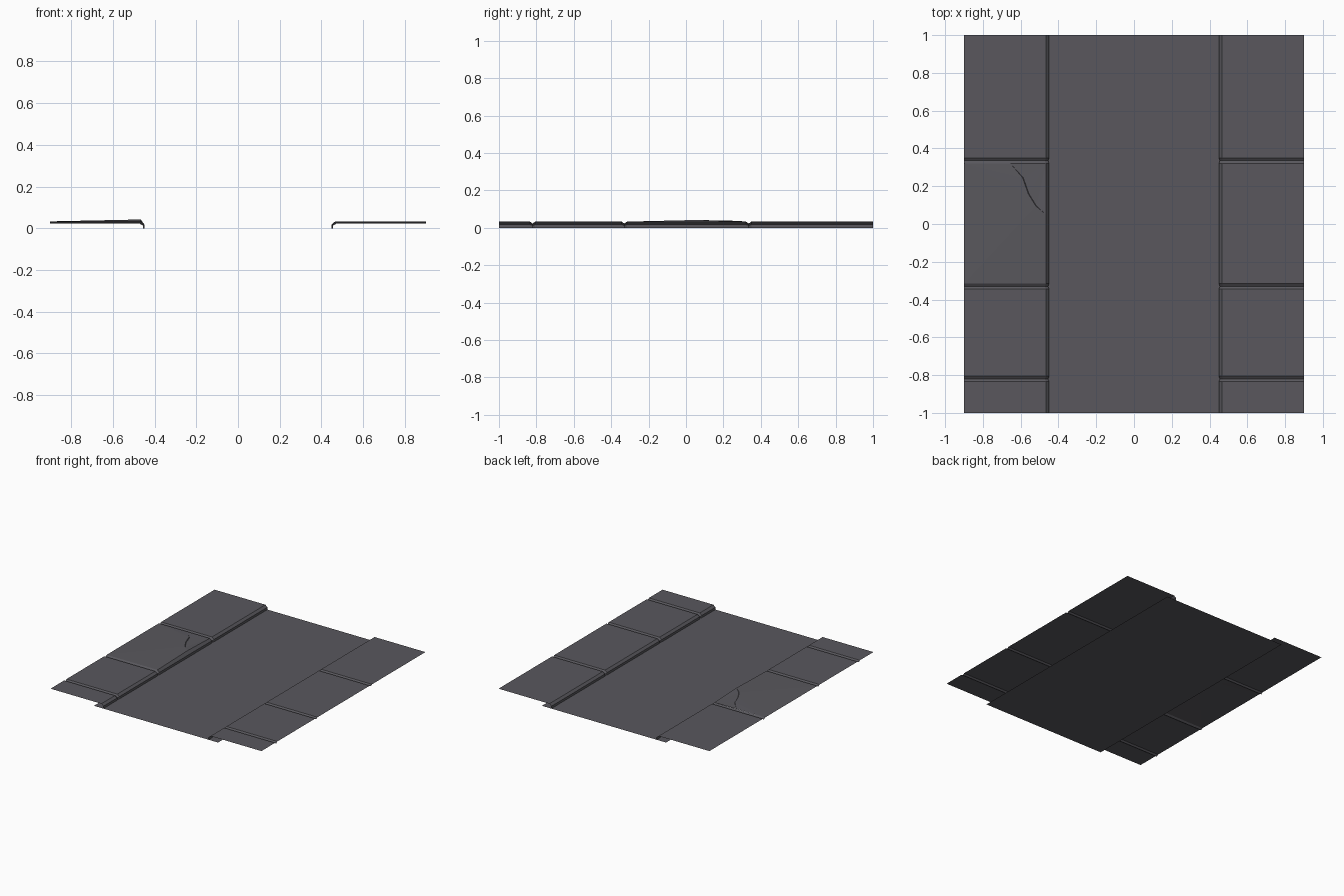
import bpy, bmesh

if "Cube" in bpy.data.objects:
    bpy.data.objects.remove(bpy.data.objects["Cube"])

STONE = bpy.data.materials.new("dark_stone")
STONE.diffuse_color = (0.10, 0.097, 0.11, 1)
STONE.use_nodes = True
STONE.node_tree.nodes["Principled BSDF"].inputs["Base Color"].default_value = STONE.diffuse_color

TOP, G = 0.033, 0.014            # pavement height, half width of a joint
JOINTS = (-0.82, -0.33, 0.335)
# Kerb cross-sections (distance from the road centre, height)
FULL = [(0.449, 0), (0.449, 0.018), (0.466, TOP), (0.90, TOP)]
SUNK = [(0.455, 0), (0.455, 0.012), (0.472, 0.023), (0.90, 0.023)]


def finish(bm, name):
    bmesh.ops.remove_doubles(bm, verts=bm.verts, dist=0.0004)
    me = bpy.data.meshes.new(name)
    bm.to_mesh(me)
    bm.free()
    me.materials.append(STONE)
    ob = bpy.data.objects.new(name, me)
    bpy.context.collection.objects.link(ob)
    return ob


def face(bm, pts, up=True):
    f = bm.faces.new([bm.verts.new(p) for p in pts])
    f.normal_update()
    if up and f.normal.z < 0:
        f.normal_flip()
    return f


def pavement(name, side, cracked=False):
    bm = bmesh.new()
    # Rows along the street: a full section either side of each sunken joint
    rows = [(-1, FULL)]
    for j in JOINTS:
        rows += [(j - G, FULL), (j, SUNK), (j + G, FULL)]
    rows.append((1, FULL))
    if cracked:
        raised = FULL[:2] + [(FULL[2][0], 0.042), FULL[3]]
        rows.insert(-4, (0.05, raised))
    for (y0, a), (y1, b) in zip(rows, rows[1:]):
        for i in range(3):
            if cracked and i == 2 and 0.05 in (y0, y1):
                continue         # the broken slab's top is built separately
            q = [(side * a[i][0], y0, a[i][1]), (side * a[i + 1][0], y0, a[i + 1][1]),
                 (side * b[i + 1][0], y1, b[i + 1][1]), (side * b[i][0], y1, b[i][1])]
            f = face(bm, q, up=i > 0)
            if i == 0 and f.normal.x * side > 0:
                f.normal_flip()
    if cracked:
        ya, yb = JOINTS[1] + G, JOINTS[2] - G
        xi, xo = -FULL[2][0], -FULL[3][0]
        tip = (xi, 0.05, 0.042)
        crack = [(-0.52, 0.095, 0.041), (-0.56, 0.16, 0.040),
                 (-0.59, 0.245, 0.038), (-0.655, yb, 0.034)]
        low = [(x + 0.004, y, z - 0.004) for x, y, z in crack[:-1]] + [crack[-1]]
        # Main slab, loose corner and the step between them
        tops = [face(bm, [(xo, ya, TOP), (xi, ya, TOP), tip] + crack + [(xo, yb, TOP)]),
                face(bm, [tip, (xi, yb, TOP)] + low[::-1])]
        hi, lo = [tip] + crack, [tip] + low
        for k in range(4):
            pts = list(dict.fromkeys([hi[k], lo[k], lo[k + 1], hi[k + 1]]))
            face(bm, pts)
        bmesh.ops.triangulate(bm, faces=tops)
    return finish(bm, name)


# Road surface, running slightly under both kerbs
bm = bmesh.new()
face(bm, [(-0.53, -1, 0), (0.53, -1, 0), (0.53, 1, 0), (-0.53, 1, 0)])
finish(bm, "road")

# Paved walkways
pavement("left_pavement", -1, cracked=True)
pavement("right_pavement", 1)
